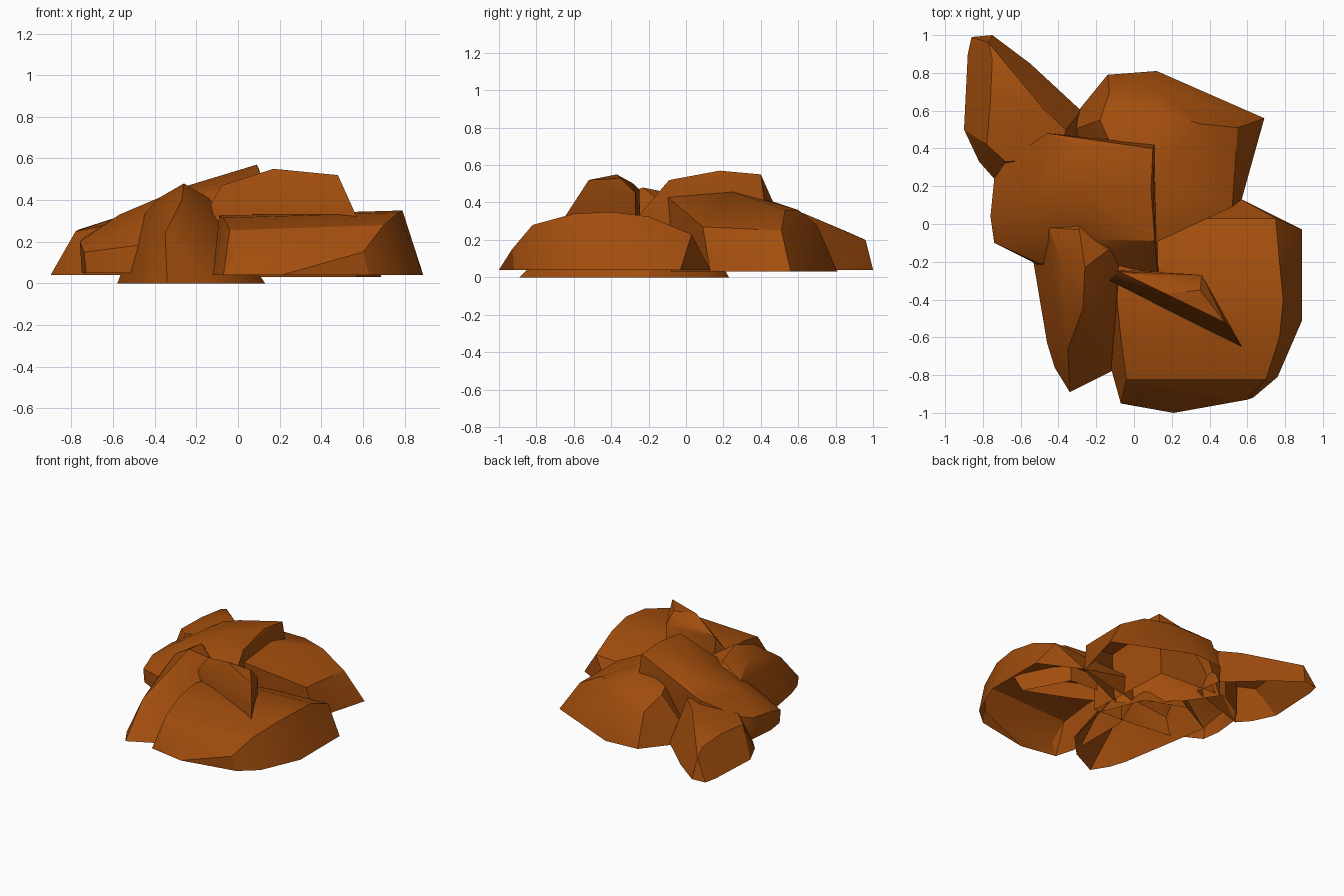
import bpy, bmesh, math

mat = bpy.data.materials.new("rust_stone")
mat.diffuse_color = (0.36, 0.075, 0.004, 1)


def rock(name, base_z, base, upper):
    """Open-bottomed convex stone from a base outline and a few upper corners."""
    bm = bmesh.new()
    for x, y in base:
        bm.verts.new((x, y, base_z))
    for p in upper:
        bm.verts.new(p)
    res = bmesh.ops.convex_hull(bm, input=bm.verts)
    junk = {v for v in res["geom_interior"] + res["geom_unused"]
            if isinstance(v, bmesh.types.BMVert)}
    bmesh.ops.delete(bm, geom=list(junk), context='VERTS')
    bmesh.ops.recalc_face_normals(bm, faces=bm.faces)
    bmesh.ops.dissolve_limit(bm, angle_limit=math.radians(3), verts=bm.verts, edges=bm.edges)
    under = [f for f in bm.faces if f.normal.z < -0.95]
    bmesh.ops.delete(bm, geom=under, context='FACES')
    mesh = bpy.data.meshes.new(name)
    bm.to_mesh(mesh)
    bm.free()
    mesh.materials.append(mat)
    ob = bpy.data.objects.new(name, mesh)
    bpy.context.collection.objects.link(ob)
    bpy.ops.object.select_all(action='DESELECT')
    ob.select_set(True)
    bpy.context.view_layer.objects.active = ob
    bpy.ops.object.shade_smooth_by_angle(angle=math.radians(28))


# front right stone: arched profile given as (y, z, left x, right x)
rows = [(-0.93, 0.15, -0.02, 0.60), (-0.82, 0.28, -0.04, 0.70),
        (-0.6, 0.34, -0.07, 0.77), (-0.4, 0.35, -0.09, 0.79),
        (-0.2, 0.325, -0.08, 0.77), (0.03, 0.23, 0.05, 0.75)]
rock("front_right_stone", 0.04,
     [(-0.07, -0.95), (0.21, -1.0), (0.63, -0.92), (0.76, -0.81), (0.89, -0.51),
      (0.89, -0.03), (0.57, 0.13), (0.0, 0.0), (-0.12, -0.3), (-0.12, -0.77)],
     [(x, y, z - dz) for y, z, a, b in rows for x, dz in ((a, 0.025), (b, 0))])

# back right stone
rock("back_right_stone", 0.03,
     [(-0.4, 0.47), (-0.29, 0.61), (-0.14, 0.79), (0.0, 0.79), (0.12, 0.81), (0.69, 0.56),
      (0.57, 0.13), (0.1, -0.08), (-0.25, 0.25)],
     [(0.11, -0.1, 0.43), (0.52, 0.09, 0.27), (0.1, 0.24, 0.46), (0.35, 0.53, 0.36),
      (0.55, 0.51, 0.25), (0.12, 0.7, 0.28), (-0.13, 0.7, 0.28), (-0.18, 0.55, 0.37),
      (-0.05, 0.45, 0.41), (-0.05, 0.6, 0.36), (0.15, 0.6, 0.36)])

# large centre slab, arched in y and sloping down to the left
rock("centre_slab", 0.05,
     [(0.13, -0.28), (-0.2, -0.26), (-0.5, -0.22), (-0.73, -0.1), (-0.75, 0.04),
      (-0.73, 0.24), (-0.68, 0.33), (-0.46, 0.46), (0.1, 0.42)],
     [(0.13, -0.28, 0.3), (0.11, -0.09, 0.52), (0.09, 0.18, 0.57), (0.1, 0.4, 0.55),
      (0.11, 0.42, 0.4), (-0.24, -0.08, 0.41), (-0.24, 0.18, 0.47), (-0.28, 0.42, 0.45),
      (-0.46, 0.48, 0.37), (-0.57, 0.12, 0.33), (-0.5, -0.21, 0.18), (-0.74, -0.1, 0.15),
      (-0.76, 0.04, 0.2), (-0.74, 0.24, 0.22), (-0.68, 0.33, 0.25)])

# back left stone
rock("back_left_stone", 0.04,
     [(-0.86, 0.99), (-0.75, 1.0), (-0.55, 0.85), (-0.38, 0.69), (-0.28, 0.6),
      (-0.25, 0.4), (-0.74, 0.24), (-0.82, 0.33), (-0.9, 0.5), (-0.88, 0.9)],
     [(-0.77, 0.96, 0.2), (-0.75, 0.87, 0.24), (-0.78, 0.42, 0.25), (-0.68, 0.33, 0.27),
      (-0.76, 0.65, 0.26), (-0.59, 0.73, 0.29), (-0.48, 0.61, 0.35),
      (-0.36, 0.5, 0.37), (-0.4, 0.35, 0.34)])

# front left stone, resting on the ground
rock("front_left_stone", 0.0,
     [(-0.34, -0.89), (-0.42, -0.76), (-0.46, -0.63), (-0.49, -0.48), (-0.5, -0.2),
      (-0.58, 0.08), (-0.3, 0.23), (0.0, 0.12), (0.13, -0.2), (0.05, -0.6), (-0.12, -0.78)],
     [(-0.35, -0.66, 0.24), (-0.43, -0.3, 0.3), (-0.45, -0.02, 0.33), (-0.38, -0.22, 0.41),
      (-0.26, -0.23, 0.48), (-0.29, -0.03, 0.44), (-0.14, -0.14, 0.41),
      (-0.27, -0.45, 0.40), (-0.1, -0.48, 0.25)])

# small tilted slab on top
rock("top_slab", 0.2,
     [(-0.1, -0.3), (0.2, -0.46), (0.53, -0.6), (0.36, -0.27), (-0.06, -0.24)],
     [(-0.13, -0.3, 0.38), (-0.08, -0.25, 0.47), (0.17, -0.37, 0.55), (0.48, -0.52, 0.52),
      (0.57, -0.65, 0.32), (0.35, -0.35, 0.53), (0.36, -0.27, 0.45), (0.13, -0.28, 0.5)])
